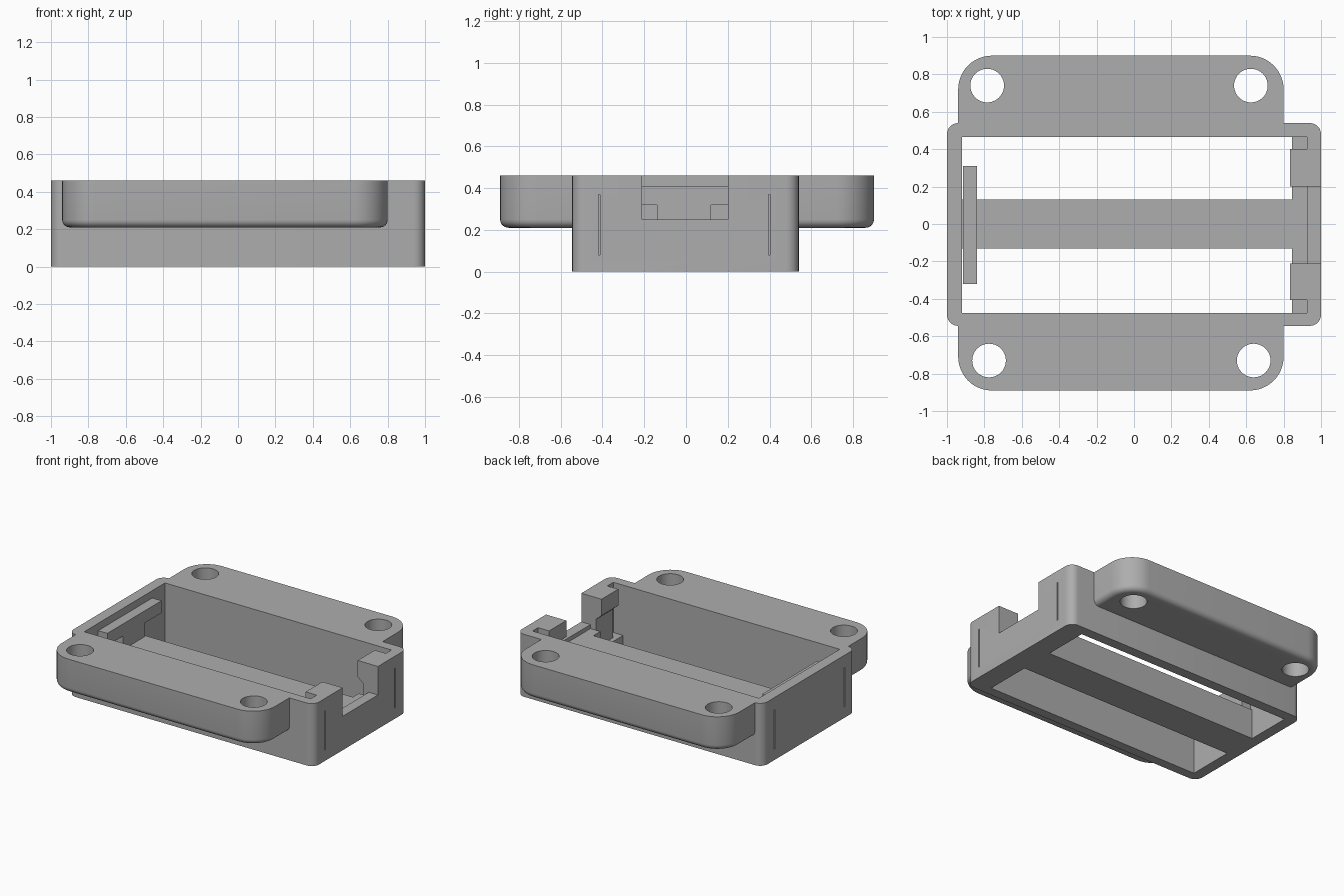
import bpy
import bmesh
from math import cos, sin, pi, radians

if "Cube" in bpy.data.objects:
    bpy.data.objects.remove(bpy.data.objects["Cube"], do_unlink=True)

GREY = (0.42, 0.42, 0.42, 1)
grey = bpy.data.materials.new("plain grey")
grey.use_nodes = True
grey.diffuse_color = GREY
grey.node_tree.nodes["Principled BSDF"].inputs["Base Color"].default_value = GREY

TOP = 0.46


def loft(name, rings):
    """Closed solid through rings of 3D points."""
    bm = bmesh.new()
    loops = [[bm.verts.new(p) for p in ring] for ring in rings]
    n = len(loops[0])
    for a, b in zip(loops, loops[1:]):
        for i in range(n):
            j = (i + 1) % n
            bm.faces.new((a[i], a[j], b[j], b[i]))
    bm.faces.new(loops[0][::-1])
    bm.faces.new(loops[-1])
    bmesh.ops.recalc_face_normals(bm, faces=bm.faces)
    mesh = bpy.data.meshes.new(name)
    bm.to_mesh(mesh)
    bm.free()
    mesh.materials.append(grey)
    obj = bpy.data.objects.new(name, mesh)
    bpy.context.collection.objects.link(obj)
    return obj


def box(name, x0, x1, y0, y1, z0, z1):
    flat = [(x0, y0), (x1, y0), (x1, y1), (x0, y1)]
    return loft(name, [[(x, y, z) for x, y in flat] for z in (z0, z1)])


def arc(cx, cy, r, start, end, steps=12):
    angles = [radians(start + (end - start) * i / steps) for i in range(steps + 1)]
    return [(cx + r * cos(a), cy + r * sin(a)) for a in angles]


def cylinder(name, x, y, r, z0, z1):
    ring = arc(x, y, r, 0, 360, 40)[:-1]
    return loft(name, [[(px, py, z) for px, py in ring] for z in (z0, z1)])


def cut(obj, cutters):
    for c in cutters:
        mod = obj.modifiers.new("cut", "BOOLEAN")
        mod.operation = "DIFFERENCE"
        mod.solver = "EXACT"
        mod.object = c
    bpy.context.view_layer.update()
    graph = bpy.context.evaluated_depsgraph_get()
    mesh = bpy.data.meshes.new_from_object(obj.evaluated_get(graph))
    obj.modifiers.clear()
    obj.data = mesh
    for c in cutters:
        bpy.data.objects.remove(c, do_unlink=True)


def smooth(obj):
    bpy.ops.object.select_all(action="DESELECT")
    obj.select_set(True)
    bpy.context.view_layer.objects.active = obj
    bpy.ops.object.shade_smooth_by_angle(angle=radians(30))


# Frame with rounded corners, open cavity, side notch and thin slits
R, Y0, Y1 = 0.06, -0.545, 0.54
outline = (arc(1 - R, Y1 - R, R, 0, 90, 6) + arc(-1 + R, Y1 - R, R, 90, 180, 6)
           + arc(-1 + R, Y0 + R, R, 180, 270, 6) + arc(1 - R, Y0 + R, R, 270, 360, 6))
frame = loft("frame", [[(x, y, z) for x, y in outline] for z in (0, TOP)])
cutters = [box("cavity", -0.92, 0.845, -0.475, 0.465, -0.1, 0.6),
           box("end_recess", 0.8, 0.925, -0.475, 0.465, 0.09, 0.6),
           box("notch", 0.9, 1.1, -0.21, 0.2, 0.25, 0.6)]
for side in (-1, 1):
    for y in (-0.42, 0.395):
        cutters.append(box("slit", side - 0.03, side + 0.03, y, y + 0.008, 0.08, 0.37))
cut(frame, cutters)
smooth(frame)


# Mounting flanges with rounded corners, softened lower edge and two holes each
def flange_ring(z, inset, inner, outer, r=0.18):
    x0, x1, depth, r = -0.94 + inset, 0.8 - inset, abs(outer) - inset, r - inset
    pts = [(x1, abs(inner))] + arc(x1 - r, depth - r, r, 0, 90)
    pts += arc(x0 + r, depth - r, r, 90, 180) + [(x0, abs(inner))]
    s = 1 if outer > 0 else -1
    return [(x, s * y, z) for x, y in pts]


fillet = [(0.25 - 0.04 * sin(a * pi / 12), 0.04 * (1 - cos(a * pi / 12)))
          for a in range(6, -1, -1)]
for name, inner, outer, holes in (
        ("back_flange", Y1, 0.9, [(-0.785, 0.74), (0.625, 0.74)]),
        ("front_flange", Y0, -0.89, [(-0.775, -0.73), (0.64, -0.73)])):
    flange = loft(name, [flange_ring(z, i, inner, outer) for z, i in fillet + [(TOP, 0)]])
    cut(flange, [cylinder("hole", x, y, 0.09, 0, 0.7) for x, y in holes])
    smooth(flange)

# Central support bar and the ledge behind the notch
box("support_bar", -0.92, 0.845, -0.13, 0.13, 0, 0.22)
box("notch_ledge", 0.845, 0.925, -0.21, 0.2, 0.09, 0.22)

# Hooked clip posts on both sides of the notch
hook = [(0.925, 0.09), (0.88, 0.09), (0.88, 0.3), (0.835, 0.34), (0.835, TOP), (0.925, TOP)]
for name, y0, y1 in (("front_clip_post", -0.405, -0.21), ("back_clip_post", 0.2, 0.4)):
    loft(name, [[(x, y, z) for x, z in hook] for y in (y0, y1)])

# Stop plate on a central tongue at the far end
box("stop_plate", -0.915, -0.84, -0.32, 0.31, 0.32, 0.41)
box("stop_tongue", -0.915, -0.84, -0.14, 0.12, 0.22, 0.32)
